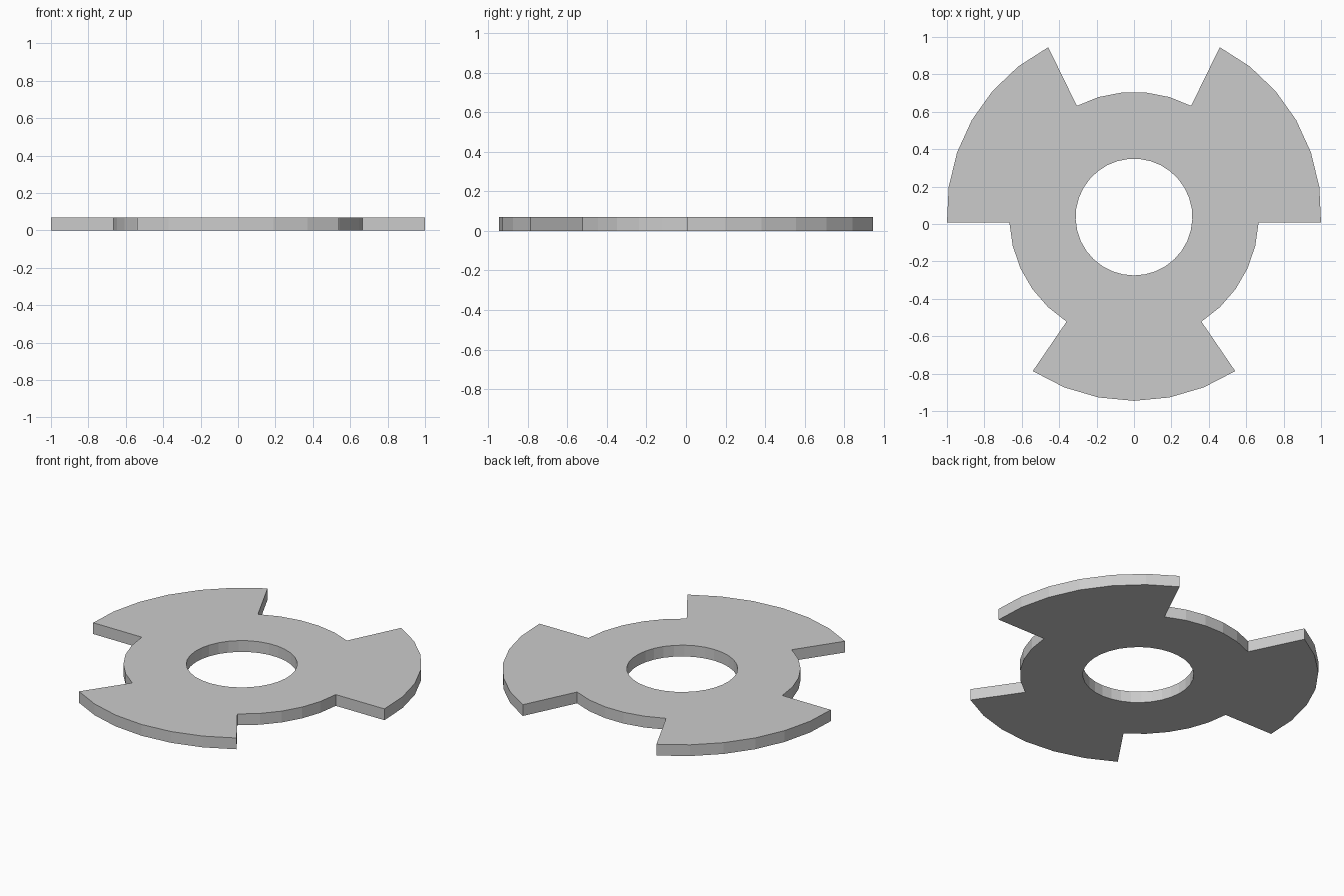
import bpy, bmesh
from math import sin, cos, pi

if "Cube" in bpy.data.objects:
    bpy.data.objects.remove(bpy.data.objects["Cube"])

N = 33            # segments round the ring
THICK = 0.07


def ring_point(k, r, cy):
    a = -pi / 2 + 2 * pi * k / N
    return (r * cos(a), cy + r * sin(a))


def outer(k):
    return ring_point(k, 1.001, 0.0555)


def root(k):
    return ring_point(k, 0.667, 0.039)


def hole(k):
    return ring_point(k, 0.312, 0.037)


# Three raised lobes, as ranges of ring segments (the first wraps past zero)
lobes = [(-3, 3), (8, 14), (19, 25)]
lobe_segments = {k % N for a, b in lobes for k in range(a, b)}

bm = bmesh.new()


def face(points):
    bm.faces.new([bm.verts.new((x, y, 0)) for x, y in points])


# Flat washer body, plus a lobe sector where needed
for k in range(N):
    face([hole(k), root(k), root(k + 1), hole(k + 1)])
    if k in lobe_segments:
        face([root(k), outer(k), outer(k + 1), root(k + 1)])
bmesh.ops.remove_doubles(bm, verts=bm.verts, dist=1e-4)

# Thickness
res = bmesh.ops.extrude_face_region(bm, geom=bm.faces[:], use_keep_orig=True)
top = [v for v in res["geom"] if isinstance(v, bmesh.types.BMVert)]
bmesh.ops.translate(bm, verts=top, vec=(0, 0, THICK))
bmesh.ops.recalc_face_normals(bm, faces=bm.faces)

mesh = bpy.data.meshes.new("lobed_washer")
bm.to_mesh(mesh)
bm.free()
bpy.context.collection.objects.link(bpy.data.objects.new("lobed_washer", mesh))
